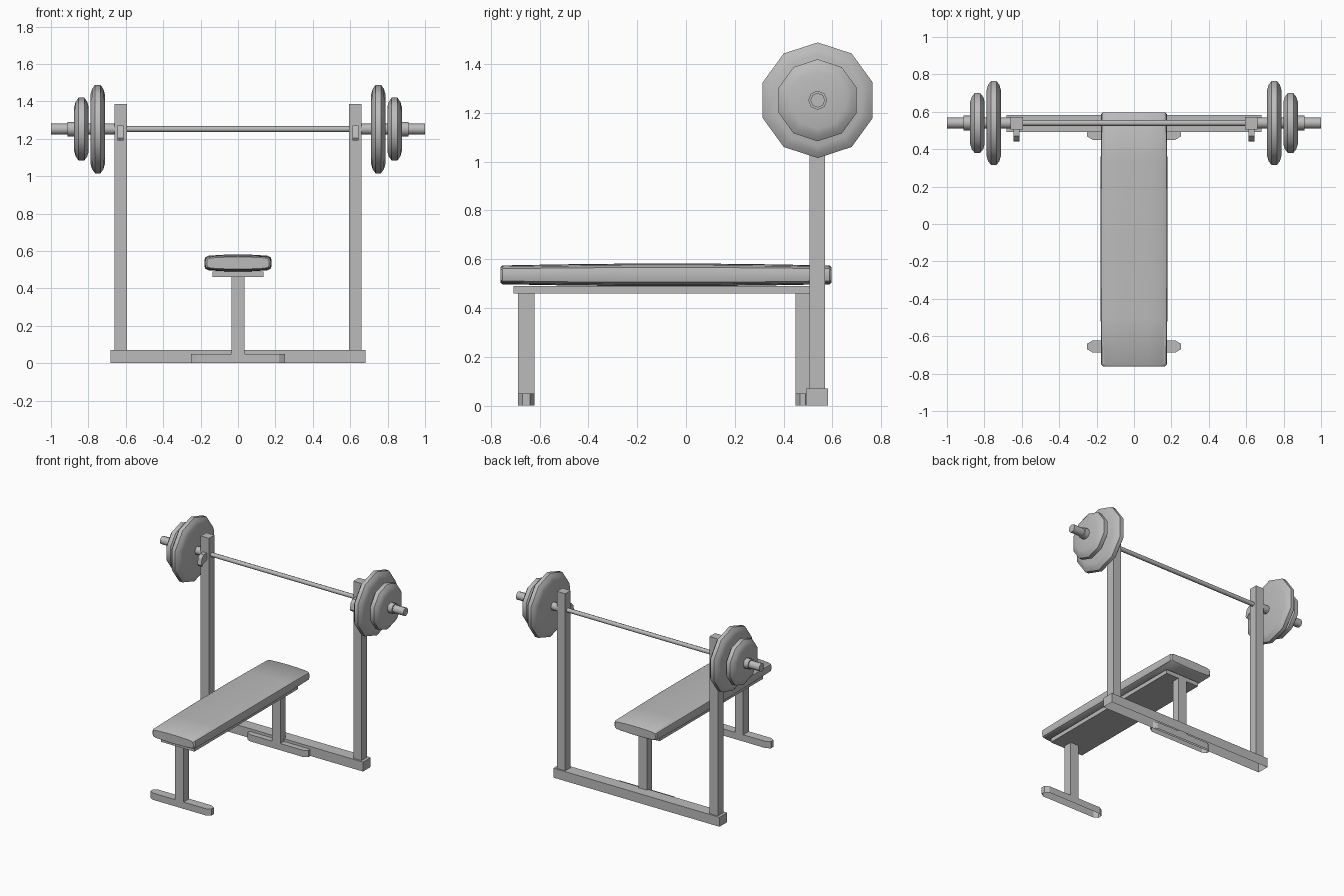
import bpy, bmesh, math
from mathutils import Matrix

if "Cube" in bpy.data.objects:
    bpy.data.objects.remove(bpy.data.objects["Cube"])

grey = bpy.data.materials.new("steel grey")
grey.diffuse_color = (0.5, 0.5, 0.5, 1)
grey.use_nodes = True
grey.node_tree.nodes["Principled BSDF"].inputs["Base Color"].default_value = grey.diffuse_color
BAR_Y, BAR_Z = 0.54, 1.252


def finish(name, bm, smooth=None):
    bmesh.ops.recalc_face_normals(bm, faces=bm.faces)
    me = bpy.data.meshes.new(name)
    bm.to_mesh(me)
    bm.free()
    me.materials.append(grey)
    ob = bpy.data.objects.new(name, me)
    bpy.context.collection.objects.link(ob)
    if smooth:
        bpy.ops.object.select_all(action='DESELECT')
        ob.select_set(True)
        bpy.context.view_layer.objects.active = ob
        bpy.ops.object.shade_smooth_by_angle(angle=math.radians(smooth))
    return ob


def prism(name, outline, vec, open_bottom=False):
    """Extrude a closed outline along vec; optionally leave the underside open."""
    bm = bmesh.new()
    a = [bm.verts.new(p) for p in outline]
    b = [bm.verts.new([p[i] + vec[i] for i in range(3)]) for p in outline]
    n = len(a)
    bottom = bm.faces.new(a)
    bm.faces.new(b[::-1])
    for i in range(n):
        bm.faces.new((a[i], a[(i + 1) % n], b[(i + 1) % n], b[i]))
    bmesh.ops.recalc_face_normals(bm, faces=bm.faces)
    if open_bottom:
        bmesh.ops.delete(bm, geom=[bottom], context='FACES_ONLY')
    return finish(name, bm)


def box(name, x0, x1, y0, y1, z0, z1, open_bottom=False):
    pts = [(x0, y0, z0), (x1, y0, z0), (x1, y1, z0), (x0, y1, z0)]
    return prism(name, pts, (0, 0, z1 - z0), open_bottom)


def lathe_x(name, profile, sides, smooth):
    """Revolve (x, radius) points about the bar axis, one corner pointing up."""
    bm = bmesh.new()
    rings = []
    for x, r in profile:
        rings.append([bm.verts.new((x, BAR_Y + r * math.sin(2 * math.pi * i / sides),
                                    BAR_Z + r * math.cos(2 * math.pi * i / sides)))
                      for i in range(sides)])
    for a, b in zip(rings, rings[1:]):
        for i in range(sides):
            j = (i + 1) % sides
            bm.faces.new((a[i], a[j], b[j], b[i]))
    bm.faces.new(rings[0])
    bm.faces.new(rings[-1])
    return finish(name, bm, smooth)


# Rack: base beam, open underneath, and two posts
box("base_beam", -0.683, 0.683, 0.492, 0.582, 0, 0.07, True)
for side, s in (("left", -1), ("right", 1)):
    c = s * 0.627
    box(side + "_post", c - 0.034, c + 0.034, 0.506, 0.571, 0.07, 1.385)
    # Pointed hook sloping down and forward
    hook = [(0.506, 1.272), (0.47, 1.272), (0.45, 1.25), (0.44, 1.205),
            (0.45, 1.19), (0.47, 1.21), (0.506, 1.222)]
    prism(side + "_hook", [(c - 0.016, y, z) for y, z in hook], (0.032, 0, 0))

# Bench legs with chamfered feet, open underneath
for end, y0, y1 in (("front", -0.688, -0.622), ("rear", 0.45, 0.508)):
    box(end + "_leg", -0.034, 0.034, y0, y1, 0.05, 0.46)
    foot = [(-0.25, y0 + 0.018), (-0.22, y0), (0.22, y0), (0.25, y0 + 0.018),
            (0.25, y1 - 0.018), (0.22, y1), (-0.22, y1), (-0.25, y1 - 0.018)]
    prism(end + "_foot", [(x, y, 0) for x, y in foot], (0, 0, 0.05), True)

# Bench board
box("bench_board", -0.137, 0.137, -0.708, 0.506, 0.46, 0.49)

# Padded cushion, lofted along y
quarter = [(0.178, 0.012), (0.174, 0.03), (0.155, 0.039), (0.08, 0.044)]
top = quarter + [(0, 0.046)] + [(-x, z) for x, z in reversed(quarter)]
section = top + [(x, -z) for x, z in reversed(top)]
stations = [(-0.761, 0.93, 0.70), (-0.752, 0.985, 0.84), (-0.5, 1, 0.94), (-0.25, 1.01, 1),
            (0.1, 1.01, 1), (0.34, 1, 0.94), (0.588, 0.985, 0.84), (0.597, 0.93, 0.70)]
bm = bmesh.new()
rings = [[bm.verts.new((x * sx, y, 0.536 + z * sz)) for x, z in section]
         for y, sx, sz in stations]
n = len(section)
for a, b in zip(rings, rings[1:]):
    for i in range(n):
        bm.faces.new((a[i], a[(i + 1) % n], b[(i + 1) % n], b[i]))
bm.faces.new(rings[0])
bm.faces.new(rings[-1])
finish("cushion", bm, 35)

# Barbell: thin bar, thick sleeves, collars and plates
lathe_x("bar", [(-0.66, 0.016), (0.66, 0.016)], 8, 50)


def plate(x0, x1, r):
    return [(x0, 0.03), (x0, r - 0.05), (x0 + 0.008, r - 0.022), (x0 + 0.024, r),
            (x1 - 0.024, r), (x1 - 0.008, r - 0.022), (x1, r - 0.05), (x1, 0.03)]


for side, s in (("left", -1), ("right", 1)):
    parts = (("sleeve", [(0.655, 0.03), (1.0, 0.03)], 8),
             ("collar", [(0.872, 0.039), (0.912, 0.039)], 8),
             ("large_plate", plate(0.712, 0.788, 0.237), 10),
             ("small_plate", plate(0.798, 0.876, 0.168), 10))
    for part, prof, sides in parts:
        lathe_x(side + "_" + part, [(s * x, r) for x, r in prof], sides, 50)
